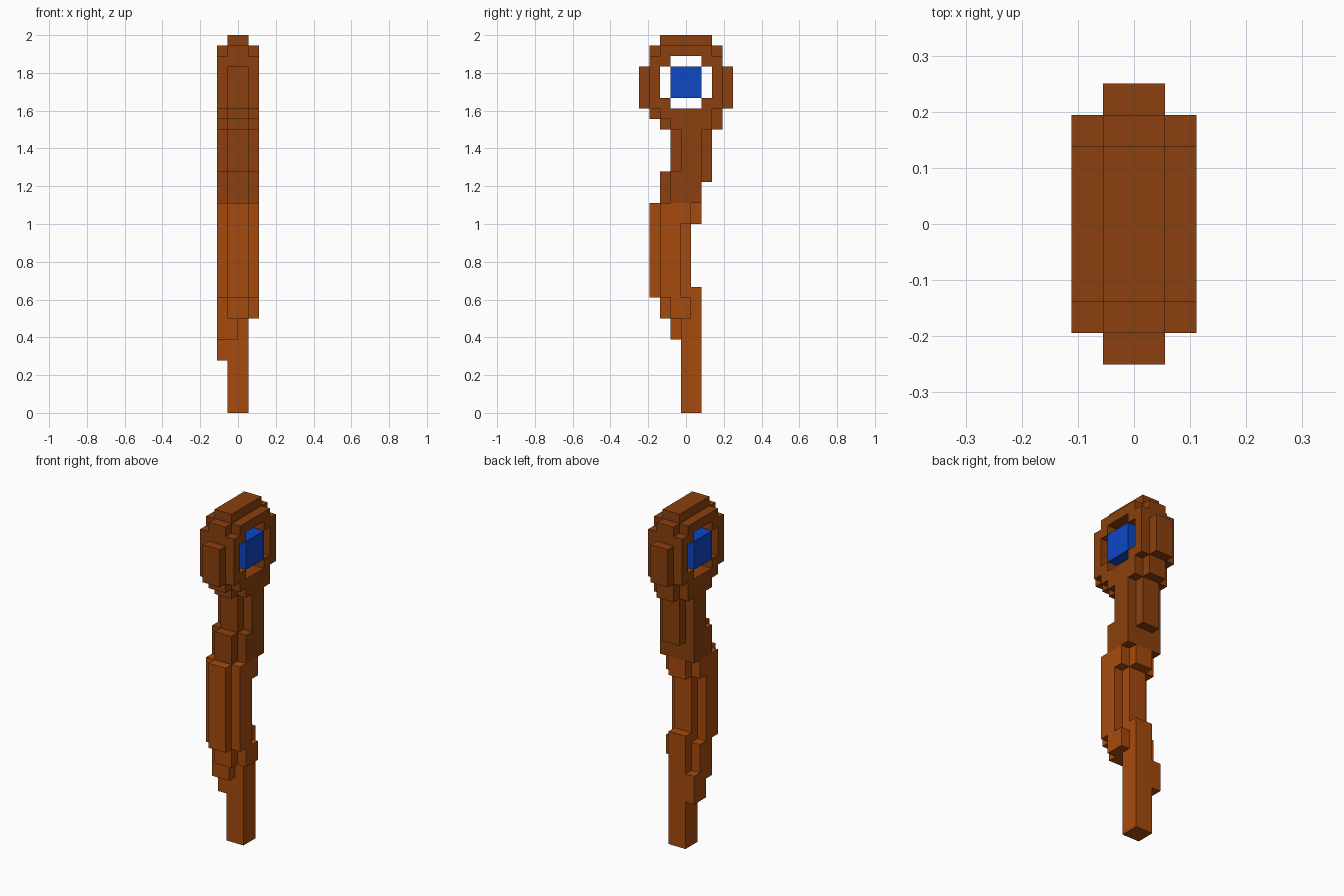
import bpy, bmesh
from mathutils import Vector

cube = bpy.data.objects.get("Cube")
if cube:
    bpy.data.objects.remove(cube, do_unlink=True)

U = 1 / 18          # edge length of one block
DEPTH = 9           # blocks from front to back


def material(name, srgb):
    color = [(c / 255 / 12.92 if c < 10 else ((c / 255 + 0.055) / 1.055) ** 2.4) for c in srgb] + [1]
    mat = bpy.data.materials.new(name)
    mat.use_nodes = True
    mat.diffuse_color = color
    mat.node_tree.nodes["Principled BSDF"].inputs["Base Color"].default_value = color
    return mat


def cells(x0, x1, rows):
    """Blocks filling rows of (bottom, top, front, back) between x0 and x1."""
    return {(x, y, z) for z0, z1, y0, y1 in rows
            for x in range(x0, x1) for y in range(y0, y1) for z in range(z0, z1)}


def both_sides(rows):
    return cells(-2, -1, rows) | cells(1, 2, rows)


def build(name, filled, mat):
    """Skin the outside of a set of blocks and merge the flat faces."""
    bm = bmesh.new()
    for cell in filled:
        for axis in range(3):
            for side in (0, 1):
                near = list(cell)
                near[axis] += 2 * side - 1
                if tuple(near) in filled:
                    continue
                a, b = (axis + 1) % 3, (axis + 2) % 3
                ring = []
                for da, db in ((0, 0), (1, 0), (1, 1), (0, 1)):
                    p = list(cell)
                    p[axis] += side
                    p[a] += da
                    p[b] += db
                    ring.append(bm.verts.new(Vector((p[0], p[1] - DEPTH / 2, p[2])) * U))
                bm.faces.new(ring if side else ring[::-1])
    bmesh.ops.remove_doubles(bm, verts=bm.verts, dist=U / 100)
    bmesh.ops.dissolve_limit(bm, angle_limit=0.01, verts=bm.verts, edges=bm.edges)
    mesh = bpy.data.meshes.new(name)
    bm.to_mesh(mesh)
    bm.free()
    mesh.materials.append(mat)
    obj = bpy.data.objects.new(name, mesh)
    bpy.context.collection.objects.link(obj)


dark_wood = material("dark wood", (139, 64, 14))
light_wood = material("light wood", (166, 74, 13))
blue_gem = material("blue gem", (14, 71, 196))

# Ring head: stepped core and side plates, with a cross-shaped opening
head = cells(-1, 1, [(35, 36, 2, 7), (33, 35, 1, 8), (29, 33, 0, 9), (28, 29, 1, 8), (27, 28, 2, 8)])
head |= both_sides([(34, 35, 2, 7), (29, 34, 1, 8), (28, 29, 2, 7), (27, 28, 3, 7)])
head -= cells(-2, 2, [(30, 33, 2, 7), (29, 34, 3, 6)])

# Neck below the ring
neck = cells(-1, 1, [(23, 27, 3, 7), (22, 23, 2, 7), (20, 22, 2, 6)])
neck |= both_sides([(23, 27, 4, 6), (20, 23, 3, 6)])
build("head_and_neck", head | neck, dark_wood)

# Gem floating in the opening
build("gem", cells(-2, 2, [(30, 33, 3, 6)]), blue_gem)

# Crooked shaft, with a knot low on the right side
shaft = cells(-1, 1, [(18, 20, 1, 6), (12, 18, 1, 5), (11, 12, 1, 6), (9, 11, 2, 6), (0, 9, 4, 6)])
shaft |= both_sides([(18, 20, 2, 5), (11, 18, 2, 4), (9, 11, 3, 5)])
shaft |= cells(-2, 0, [(7, 9, 3, 5)])
shaft |= cells(-2, -1, [(5, 8, 4, 6)])
build("shaft", shaft, light_wood)
